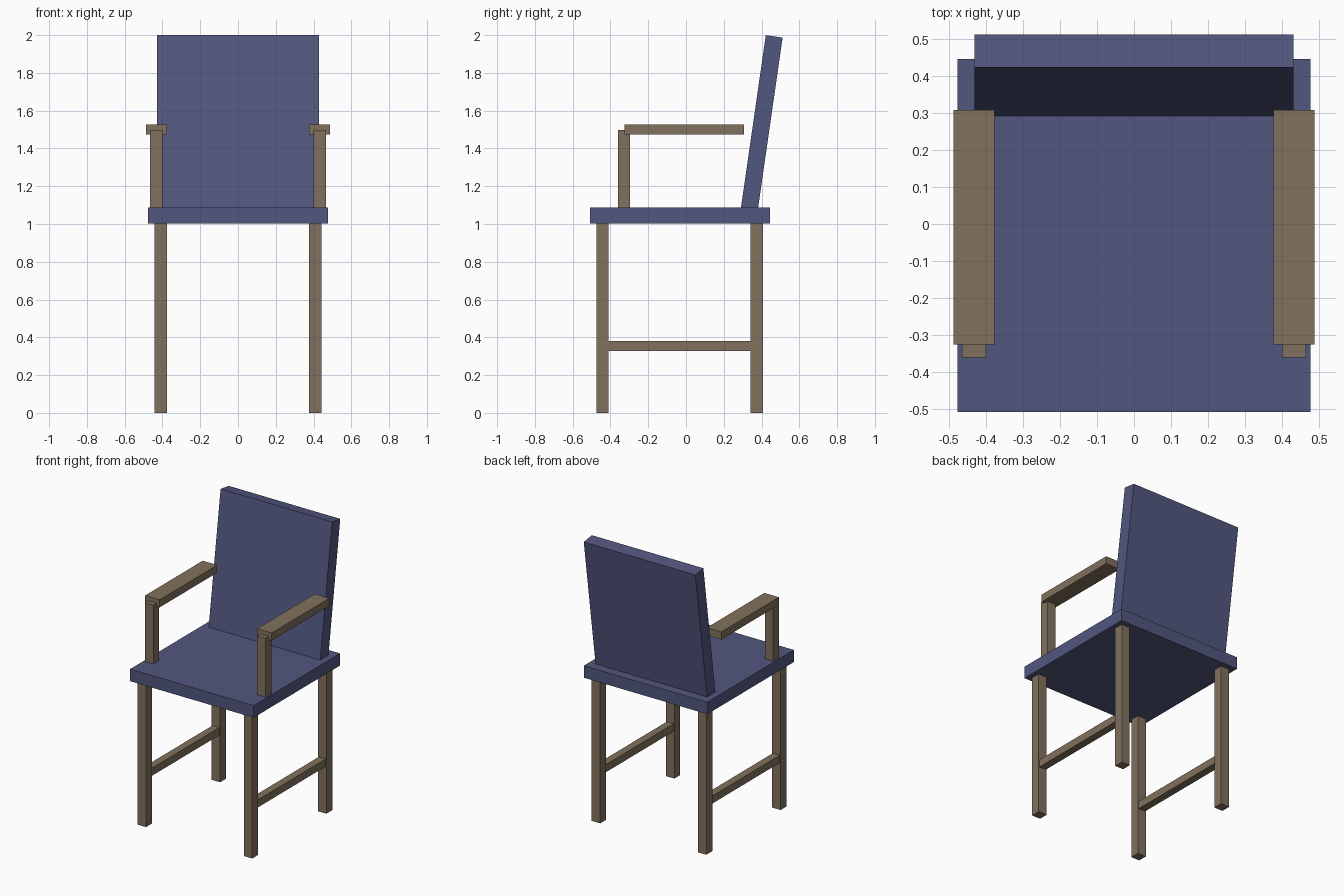
import bpy
import math
from mathutils import Vector, Matrix

if "Cube" in bpy.data.objects:
    bpy.data.objects.remove(bpy.data.objects["Cube"])


def material(name, color):
    m = bpy.data.materials.new(name)
    m.diffuse_color = color
    m.use_nodes = True
    m.node_tree.nodes["Principled BSDF"].inputs["Base Color"].default_value = m.diffuse_color
    return m


FABRIC = material("blue_fabric", (0.085, 0.095, 0.21, 1))
WOOD = material("brown_wood", (0.22, 0.165, 0.11, 1))


def box(name, x, y, z, mat):
    """Axis-aligned box from (min, max) ranges."""
    lo, hi = Vector((x[0], y[0], z[0])), Vector((x[1], y[1], z[1]))
    bpy.ops.mesh.primitive_cube_add(size=1)
    ob = bpy.context.object
    ob.name = ob.data.name = name
    ob.data.transform(Matrix.Diagonal((*(hi - lo), 1)))
    ob.location = (lo + hi) / 2
    ob.data.materials.append(mat)
    return ob


# Seat cushion
box("seat", (-0.476, 0.476), (-0.508, 0.445), (1.003, 1.087), FABRIC)

# Backrest, leaning backwards about its front bottom edge
back = box("backrest", (-0.43, 0.43), (0, 0.09), (0, 0.922), FABRIC)
back.data.transform(Matrix.Translation(back.location))
back.location = (0, 0.291, 1.087)
back.rotation_euler.x = -math.radians(8.2)

for side, s in (("left", -1), ("right", 1)):
    def span(a, b):
        return tuple(sorted((s * a, s * b)))

    # Legs and the side stretcher between them
    box(f"front_leg_{side}", span(0.377, 0.442), (-0.475, -0.41), (0, 1.003), WOOD)
    box(f"back_leg_{side}", span(0.377, 0.442), (0.342, 0.407), (0, 1.003), WOOD)
    box(f"stretcher_{side}", span(0.383, 0.436), (-0.41, 0.342), (0.327, 0.38), WOOD)

    # Armrest and its front post
    box(f"arm_post_{side}", span(0.4, 0.465), (-0.361, -0.296), (1.087, 1.497), WOOD)
    box(f"armrest_{side}", span(0.376, 0.488), (-0.326, 0.308), (1.474, 1.527), WOOD)
